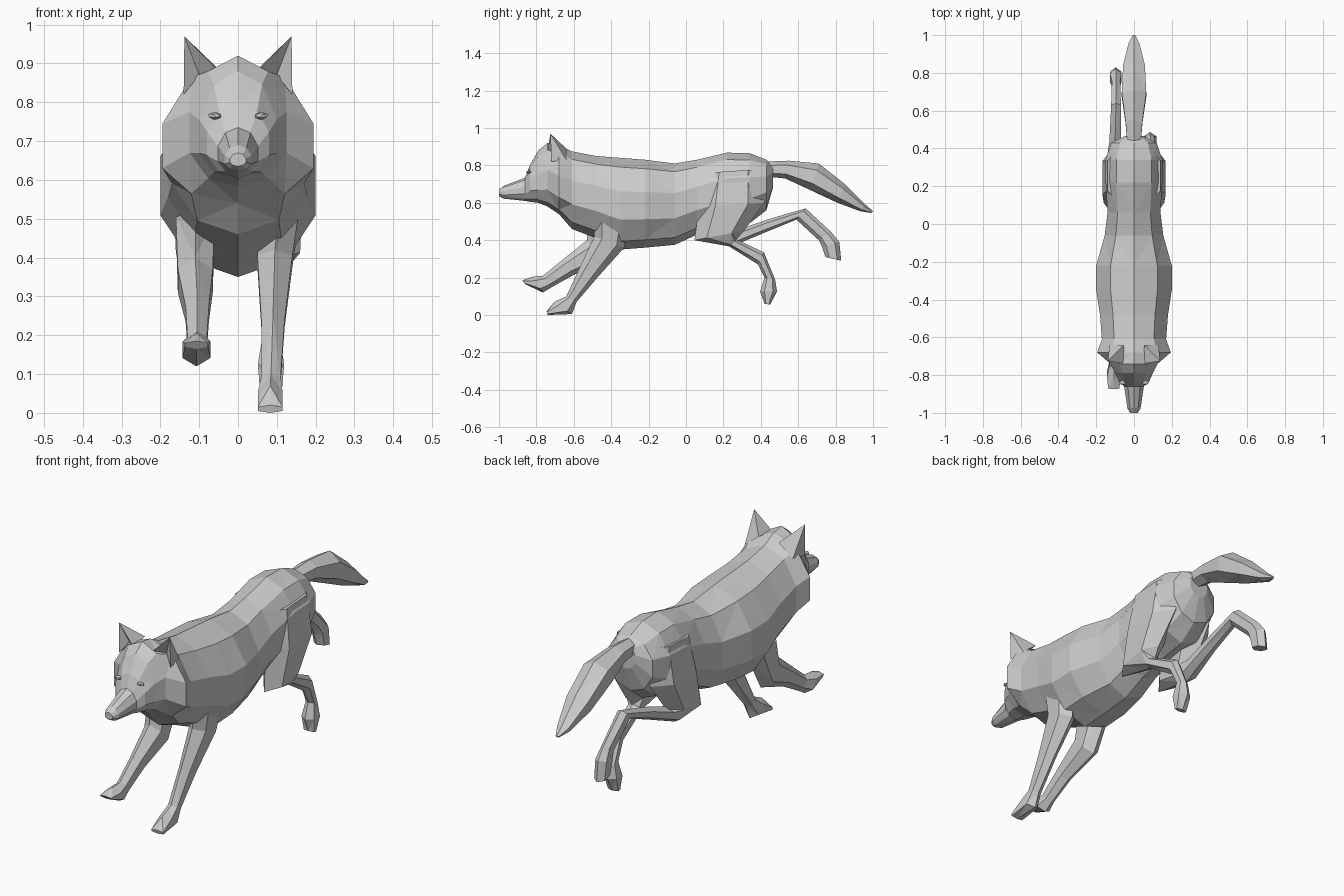
import bpy
import bmesh
from math import sin, cos, radians
from mathutils import Vector

default_cube = bpy.data.objects.get("Cube")
if default_cube:
    bpy.data.objects.remove(default_cube, do_unlink=True)

# One flat colour for the whole animal
fur = bpy.data.materials.new("grey fur")
fur.use_nodes = True
fur.diffuse_color = (.6, .6, .6, 1)
fur.node_tree.nodes["Principled BSDF"].inputs["Base Color"].default_value = fur.diffuse_color


def finish(name, bm, mirrored=False):
    """Turn a bmesh into a flat shaded object, optionally mirrored across x."""
    bmesh.ops.recalc_face_normals(bm, faces=bm.faces[:])
    mesh = bpy.data.meshes.new(name)
    bm.to_mesh(mesh)
    bm.free()
    mesh.materials.append(fur)
    obj = bpy.data.objects.new(name, mesh)
    bpy.context.collection.objects.link(obj)
    if mirrored:
        obj.modifiers.new("Mirror", 'MIRROR')
    return obj


def loft(name, rings):
    """Skin a row of equal rings, cap both ends and cut into facets."""
    bm = bmesh.new()
    loops = [[bm.verts.new(point) for point in ring] for ring in rings]
    for near, far in zip(loops, loops[1:]):
        count = len(near)
        for i in range(count):
            j = (i + 1) % count
            bm.faces.new((near[i], near[j], far[j], far[i]))
    bm.faces.new(loops[0])
    bm.faces.new(loops[-1])
    bmesh.ops.recalc_face_normals(bm, faces=bm.faces[:])
    bmesh.ops.triangulate(bm, faces=bm.faces[:], quad_method='SHORT_EDGE')
    return finish(name, bm)


def body_ring(y, bottom, top, width, middle):
    """Ten sided upright section with a ridge on the back and the belly."""
    ring = []
    for k in range(10):
        angle = radians(90 + 36 * k)
        rise = sin(angle)
        reach = top - middle if rise > 0 else middle - bottom
        ring.append((cos(angle) * width / cos(radians(18)), y, middle + rise * reach))
    return ring


def limb_ring(x, front_y, front_z, back_y, back_z, width):
    """Six sided section spanning a front point and a back point."""
    front = Vector((x, front_y, front_z))
    back = Vector((x, back_y, back_z))
    centre = (front + back) / 2
    half = (front - back) / 2
    side = Vector((width / cos(radians(30)), 0, 0))
    return [centre + half * cos(radians(60 * k)) + side * sin(radians(60 * k))
            for k in range(6)]


def limb(name, sections):
    return loft(name, [limb_ring(*section) for section in sections])


# Head, neck ruff, trunk and rump: y, bottom, top, half width, widest height
trunk_sections = [
    (-1, .635, .67, .02, .65),
    (-.975, .622, .69, .035, .65),
    (-.86, .61, .735, .052, .665),
    (-.835, .605, .8, .08, .69),
    (-.79, .6, .88, .1, .7),
    (-.74, .58, .92, .125, .71),
    (-.68, .54, .91, .195, .67),
    (-.61, .46, .875, .17, .65),
    (-.48, .41, .85, .18, .62),
    (-.35, .35, .84, .2, .58),
    (-.22, .36, .83, .2, .58),
    (-.06, .375, .81, .155, .58),
    (.06, .43, .83, .14, .62),
    (.22, .47, .868, .15, .67),
    (.34, .49, .865, .15, .68),
    (.43, .56, .83, .12, .7),
    (.465, .68, .8, .05, .74),
]
loft("head_and_body", [body_ring(*section) for section in trunk_sections])

# Brush tail, narrow at the root and full in the middle
limb("tail", [
    (0, .42, .82, .43, .74, .035),
    (0, .55, .825, .53, .73, .045),
    (0, .71, .81, .66, .67, .065),
    (0, .85, .7, .81, .6, .058),
    (0, .96, .59, .93, .555, .03),
    (0, 1, .555, .99, .545, .008),
])

# Planted front leg, shoulder to toes
limb("left_front_leg", [
    (.11, -.5, .55, -.3, .5, .05),
    (.095, -.49, .42, -.33, .36, .045),
    (.09, -.57, .25, -.465, .21, .03),
    (.085, -.64, .1, -.585, .07, .025),
    (.083, -.705, .07, -.61, .005, .032),
    (.083, -.745, .02, -.74, 0, .032),
])

# Reaching front leg
limb("right_front_leg", [
    (-.11, -.52, .52, -.32, .46, .05),
    (-.11, -.53, .4, -.42, .28, .045),
    (-.105, -.66, .295, -.6, .215, .03),
    (-.105, -.765, .21, -.715, .15, .025),
    (-.107, -.82, .205, -.765, .12, .036),
    (-.107, -.875, .185, -.86, .165, .03),
])


# Both thighs share one shape that ends in a square knee
def thigh(side):
    return [
        (side * .08, .1, .76, .41, .78, .06),
        (side * .1, .07, .58, .42, .6, .068),
        (side * .11, .045, .4, .31, .45, .05),
    ]


# Hind leg tucked under the hip
limb("left_hind_leg", thigh(1) + [
    (.1, .23, .367, .27, .404, .03),
    (.09, .385, .27, .417, .335, .025),
    (.085, .42, .2, .476, .19, .022),
    (.085, .396, .126, .487, .126, .034),
    (.085, .42, .06, .45, .055, .028),
])

# Hind leg kicked out behind
limb("right_hind_leg", thigh(-1) + [
    (-.11, .245, .367, .32, .47, .04),
    (-.1, .42, .44, .45, .515, .03),
    (-.095, .59, .51, .64, .57, .026),
    (-.095, .71, .4, .775, .445, .022),
    (-.097, .727, .365, .82, .39, .03),
    (-.097, .745, .31, .83, .29, .028),
])

# Ears: pointed shells with a hollow facing forward
bm = bmesh.new()
inner, outer, rear_outer, rear_inner, hollow, tip = [bm.verts.new(point) for point in (
    (.05, -.74, .88), (.14, -.72, .82), (.13, -.64, .83),
    (.055, -.64, .89), (.1, -.695, .87), (.138, -.725, .97))]
for corners in ((inner, hollow, tip), (hollow, outer, tip), (outer, rear_outer, tip),
                (rear_outer, rear_inner, tip), (rear_inner, inner, tip),
                (inner, rear_inner, hollow), (rear_inner, rear_outer, hollow),
                (rear_outer, outer, hollow)):
    bm.faces.new(corners)
finish("ears", bm, mirrored=True)

# Eyes: slim faceted almonds under the brow
bm = bmesh.new()
bmesh.ops.create_icosphere(bm, subdivisions=1, radius=.02)
bmesh.ops.scale(bm, vec=(1, .7, .5), verts=bm.verts[:])
bmesh.ops.translate(bm, vec=(.06, -.84, .765), verts=bm.verts[:])
finish("eyes", bm, mirrored=True)
